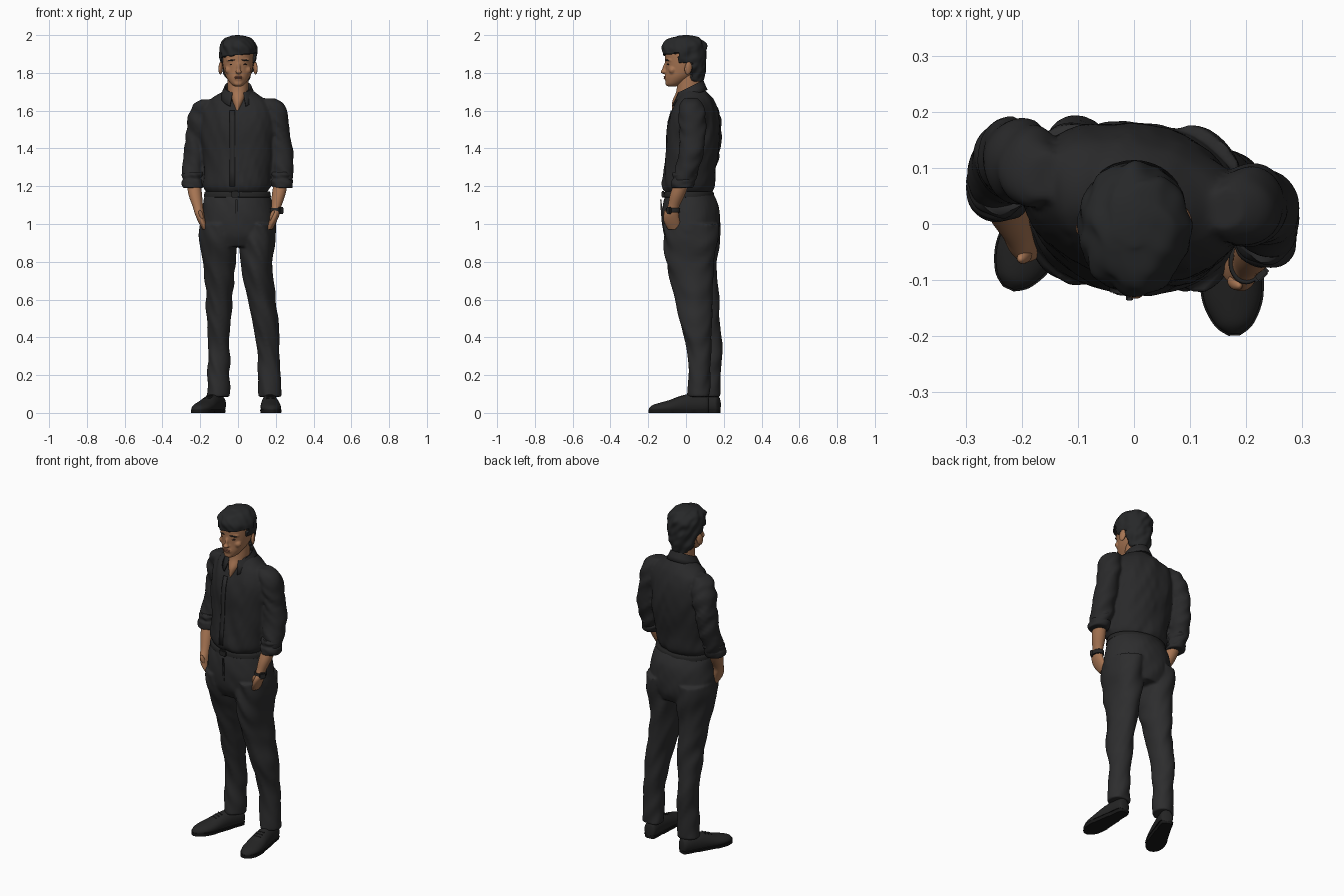
import bpy, bmesh, math
from mathutils import Vector, Matrix, noise

if "Cube" in bpy.data.objects:
    bpy.data.objects.remove(bpy.data.objects["Cube"])


def material(name, r, g, b):
    m = bpy.data.materials.new(name)
    m.use_nodes = True
    m.diffuse_color = (r, g, b, 1)
    m.node_tree.nodes["Principled BSDF"].inputs["Base Color"].default_value = (r, g, b, 1)
    return m


SHIRT = material("charcoal shirt", .022, .022, .023)
TROUSER = material("dark trousers", .026, .026, .027)
HAIR = material("black hair", .02, .021, .022)
LEATHER = material("black leather", .018, .018, .018)
SOLE = material("sole black", .009, .009, .009)
SKIN = material("skin", .38, .175, .085)
LIPS = material("lips", .29, .11, .065)
EYE = material("dark eye", .04, .02, .015)


def finish(name, bm, mat, voxel=0, smooth=4, angle=60):
    """Turn a bmesh into a smooth object, optionally fused by a voxel remesh."""
    bmesh.ops.recalc_face_normals(bm, faces=bm.faces)
    me = bpy.data.meshes.new(name)
    bm.to_mesh(me)
    bm.free()
    me.materials.append(mat)
    ob = bpy.data.objects.new(name, me)
    bpy.context.collection.objects.link(ob)
    if voxel:
        r = ob.modifiers.new("fuse", "REMESH")
        r.mode, r.voxel_size, r.use_smooth_shade = "VOXEL", voxel, True
        s = ob.modifiers.new("soften", "SMOOTH")
        s.factor, s.iterations = .5, smooth
    else:
        bpy.ops.object.select_all(action="DESELECT")
        ob.select_set(True)
        bpy.context.view_layer.objects.active = ob
        bpy.ops.object.shade_smooth_by_angle(angle=math.radians(angle))
    return ob


def loft(bm, secs, yaw=0, fold=0, freq=(9, 9, 16), n=40, steps=6, shape=None):
    """Skin ellipses (z, x, y, half width, half depth) with a smooth spline."""
    pts = [secs[0]] + list(secs) + [secs[-1]]
    path = []
    for a, b, c, d in zip(pts, pts[1:], pts[2:], pts[3:]):
        for k in range(steps):
            t = k / steps
            path.append([q + .5 * t * (r - p + t * (2*p - 5*q + 4*r - s + t * (3*(q - r) + s - p)))
                         for p, q, r, s in zip(a, b, c, d)])
    path.append(secs[-1])
    cy, sy = math.cos(math.radians(yaw)), math.sin(math.radians(yaw))
    rings = []
    for z, x, y, rx, ry in path:
        ring = []
        for i in range(n):
            a = math.tau * i / n
            u, v = rx * math.cos(a), ry * math.sin(a)
            d = Vector((u * cy - v * sy, u * sy + v * cy, 0))
            p = Vector((x, y, z)) + d
            if fold:
                w = noise.noise(Vector([f * q for f, q in zip(freq, p)]) + Vector((0, 0, p.x * 20)))
                p += d.normalized() * fold * w
            ring.append(bm.verts.new(shape(p) if shape else p))
        rings.append(ring)
    for lo, hi in zip(rings, rings[1:]):
        for i in range(n):
            bm.faces.new((lo[i], lo[(i + 1) % n], hi[(i + 1) % n], hi[i]))
    bm.faces.new(rings[0][::-1])
    bm.faces.new(rings[-1])


def part(name, mat, secs, voxel=0, **kw):
    bm = bmesh.new()
    loft(bm, secs, **kw)
    return finish(name, bm, mat, voxel)


def ball(name, mat, loc, size, rot=(0, 0, 0), bm=None):
    own = bm is None
    bm = bm or bmesh.new()
    m = Matrix.LocRotScale(Vector(loc), Matrix.Rotation(rot[2], 3, "Z") @ Matrix.Rotation(rot[1], 3, "Y")
                           @ Matrix.Rotation(rot[0], 3, "X"), Vector(size))
    bmesh.ops.create_uvsphere(bm, u_segments=20, v_segments=12, radius=1, matrix=m)
    if own:
        finish(name, bm, mat)


def box(name, mat, loc, size, rot=(0, 0, 0)):
    bm = bmesh.new()
    bmesh.ops.create_cube(bm, size=1)
    bmesh.ops.bevel(bm, geom=bm.edges[:], offset=.15, segments=2, affect="EDGES")
    ob = finish(name, bm, mat, angle=40)
    ob.location, ob.scale, ob.rotation_euler = loc, size, rot


# Shirt: torso and both sleeves fused
torso = [(1.165, -.005, .012, .16, .118), (1.2, -.005, .012, .178, .136), (1.28, 0, .02, .18, .138),
         (1.4, 0, .035, .192, .14), (1.5, 0, .04, .2, .14), (1.58, 0, .045, .2, .125),
         (1.64, 0, .048, .175, .102), (1.675, 0, .045, .125, .085), (1.71, 0, .035, .075, .065)]
left_sleeve = [(1.665, .165, .03, .03, .04), (1.63, .19, .03, .055, .062), (1.55, .204, .034, .064, .074),
               (1.42, .222, .03, .06, .067), (1.3, .236, .01, .057, .064), (1.2, .233, -.02, .05, .056)]
right_sleeve = [(1.66, -.165, .085, .03, .04), (1.63, -.182, .095, .055, .062), (1.55, -.202, .112, .064, .074),
                (1.42, -.224, .118, .06, .067), (1.3, -.238, .1, .055, .064), (1.2, -.238, .062, .05, .056)]
bm = bmesh.new()
loft(bm, torso, yaw=-12, fold=.012, freq=(12, 7, 9))
for sleeve in (left_sleeve, right_sleeve):
    loft(bm, sleeve, fold=.013, freq=(9, 9, 22))
finish("shirt", bm, SHIRT, .008, 3)

# Rolled cuffs
for side, x, y in (("left", .234, -.016), ("right", -.238, .068)):
    rolls = [(1.19, x, y - .006, .038, .042), (1.195, x, y - .006, .053, .058), (1.225, x, y, .058, .063),
             (1.24, x, y + .004, .053, .058), (1.26, x, y + .008, .058, .066), (1.275, x, y + .01, .052, .06)]
    part(side + "_rolled_cuff", SHIRT, rolls, fold=.008, freq=(20, 20, 30))

# Collar: standing band folded over, with two points at the front
bm = bmesh.new()
rows = []
for i in range(41):
    a = math.radians(-66 + 312 * i / 40)
    back = (math.sin(a) + 1) / 2
    tip = max(0, 1 - min(i, 40 - i) / 7)
    top = 1.69 + .068 * back
    row = []
    for r, z in ((.066, top - .045), (.066, top), (.07, top + .003), (.082, top - .025),
                 (.092 + .012 * tip, top - .048 - .02 * tip)):
        row.append(bm.verts.new((r * math.cos(a) * 1.02, .022 + r * math.sin(a), z)))
    rows.append(row)
for p, q in zip(rows, rows[1:]):
    for j in range(4):
        bm.faces.new((p[j], q[j], q[j + 1], p[j + 1]))
ob = finish("collar", bm, SHIRT)
ob.modifiers.new("cloth", "SOLIDIFY").thickness = .006

# Button placket down the chest
bm = bmesh.new()
strip = []
for y, z in ((-.076, 1.6), (-.093, 1.54), (-.101, 1.46), (-.102, 1.38), (-.112, 1.28), (-.122, 1.2)):
    strip.append([bm.verts.new((-.03 + dx, y - .002 - dx * .2, z)) for dx in (-.014, .014)])
for p, q in zip(strip, strip[1:]):
    bm.faces.new((p[0], p[1], q[1], q[0]))
ob = finish("button_placket", bm, SHIRT)
ob.modifiers.new("cloth", "SOLIDIFY").thickness = .005

# Trousers: hips and legs fused
hips = [(1.17, -.003, .015, .168, .122), (1.1, -.002, .025, .186, .147), (1.02, 0, .028, .2, .154),
        (.94, 0, .032, .198, .147), (.88, 0, .035, .17, .12)]
left_leg = [(1.0, .1, .025, .1, .145), (.9, .102, .025, .098, .14), (.75, .1, .025, .082, .12),
            (.62, .118, .04, .077, .1), (.5, .14, .052, .072, .085), (.35, .155, .065, .063, .066),
            (.2, .164, .07, .059, .06), (.085, .167, .07, .06, .058)]
right_leg = [(1.0, -.1, .035, .1, .145), (.9, -.104, .04, .097, .135), (.75, -.1, .06, .083, .105),
             (.62, -.1, .085, .071, .086), (.5, -.1, .105, .064, .078), (.35, -.1, .122, .06, .066),
             (.2, -.103, .125, .057, .06), (.085, -.104, .123, .058, .061)]
bm = bmesh.new()
loft(bm, hips, yaw=-5, fold=.005)
for leg in (left_leg, right_leg):
    loft(bm, leg, fold=.013, freq=(9, 9, 11))
finish("trousers", bm, TROUSER, .008, 3)

# Belt, buckle and fly
part("belt", LEATHER, [(z, -.003, .016, .17 + e, .125 + e) for z, e in
                       ((1.142, 0), (1.143, .008), (1.17, .004), (1.171, -.004))], yaw=-6, steps=2)
box("buckle", LEATHER, (-.015, -.122, 1.157), (.045, .012, .034), (0, 0, -.1))
box("fly_seam", TROUSER, (-.008, -.128, 1.06), (.012, .009, .14), (.08, 0, 0))

# Forearms with hands sinking into the pockets
left_arm = [(1.25, .232, -.01, .036, .04), (1.16, .216, -.043, .036, .04), (1.09, .202, -.067, .026, .031),
            (1.05, .196, -.078, .024, .04), (1.01, .183, -.074, .02, .042), (.97, .165, -.06, .016, .034)]
right_arm = [(1.25, -.237, .075, .036, .04), (1.16, -.227, .032, .036, .04), (1.09, -.212, -.005, .027, .032),
             (1.05, -.203, -.022, .024, .04), (1.01, -.19, -.028, .02, .04), (.97, -.17, -.025, .016, .034)]
part("left_forearm", SKIN, left_arm)
part("right_forearm", SKIN, right_arm)
ball("left_thumb", SKIN, (.18, -.105, 1.045), (.011, .012, .03), (.2, .3, 0))
ball("right_thumb", SKIN, (-.195, -.058, 1.045), (.011, .012, .03), (.2, -.3, 0))

# Watch on the left wrist
part("watch_strap", LEATHER, [(z, .2, -.069, .027 + e, .034 + e) for z, e in
                              ((1.06, 0), (1.062, .004), (1.082, .004), (1.084, 0))], steps=2)
box("watch_case", LEATHER, (.226, -.09, 1.072), (.03, .016, .036), (0, 0, .75))

# Shoes: upper and sole lofted heel to toe, then turned outward
last = [(0, 0, .04, .018, .03), (.015, 0, .045, .036, .048), (.09, 0, .045, .043, .056), (.15, 0, .04, .049, .05),
        (.21, 0, .03, .054, .038), (.26, 0, .025, .05, .029), (.3, 0, .02, .032, .021), (.318, 0, .016, .01, .008)]
for side, x, y, turn in (("left", .163, .122, .05), ("right", -.09, .176, -.43)):
    place = Matrix.Translation((x, y, 0)) @ Matrix.Rotation(turn, 4, "Z")

    def upper(p):
        return place @ Vector((p.x, -p.z, max(p.y, .012)))

    def sole(p):
        return place @ Vector((p.x * 1.06, -p.z * 1.01, 0 if p.y < .02 else .018))

    part(side + "_shoe", LEATHER, last, shape=upper)
    part(side + "_sole", SOLE, last, shape=sole)
    for k in range(3):
        box(side + "_lace", LEATHER, place @ Vector((0, -.145 - .018 * k, .09 - .007 * k)),
            (.04, .006, .006), (0, 0, turn))

# Neck, reaching down into the open collar
part("neck", SKIN, [(1.6, -.004, -.05, .008, .024), (1.65, 0, -.02, .032, .052), (1.7, 0, .01, .053, .062),
                    (1.75, 0, .015, .056, .062), (1.8, 0, .015, .056, .06)])

# Head with nose, brow, chin and cheeks fused
skull = [(1.728, 0, -.074, .018, .022), (1.742, 0, -.063, .038, .044), (1.775, 0, -.036, .061, .074),
         (1.81, 0, -.014, .074, .094), (1.86, 0, -.004, .083, .106), (1.91, 0, -.004, .084, .106),
         (1.95, 0, -.004, .072, .09), (1.98, 0, 0, .04, .05)]
bm = bmesh.new()
loft(bm, skull)
ball("", None, (.003, -.112, 1.825), (.009, .013, .033), (-.25, 0, 0), bm)
ball("", None, (.003, -.119, 1.806), (.017, .016, .011), bm=bm)
ball("", None, (.002, -.101, 1.774), (.026, .014, .018), bm=bm)
ball("", None, (0, -.096, 1.744), (.024, .014, .014), bm=bm)
for s in (-1, 1):
    ball("", None, (s * .034, -.087, 1.868), (.03, .016, .009), (0, 0, s * .35), bm)
    ball("", None, (s * .045, -.072, 1.815), (.026, .02, .022), bm=bm)
finish("head", bm, SKIN, .005, 3)

# Ears, eyes, brows and mouth
for s, side in ((1, "left"), (-1, "right")):
    ball(side + "_ear", SKIN, (s * .092, .006 + s * .006, 1.825), (.01, .02, .034), (-.15, 0, s * .35))
    ball(side + "_eye", EYE, (s * .033 + .002, -.095, 1.845), (.014, .006, .0045), (0, 0, s * .35))
    ball(side + "_eyebrow", HAIR, (s * .036 + .002, -.1, 1.867), (.021, .005, .004), (0, s * .1, s * .4))
for z, w in ((1.779, .023), (1.771, .019)):
    ball("lip", LIPS, (.002, -.111, z), (w, .007, .0045))


# Hair: a cap tucked inside the head below the hairline
def hairline(p):
    edge = 1.892 + .1 * p.x
    limit = -.045 if p.z > 1.85 else .028
    if p.z < edge and p.y < limit:
        return Vector((p.x * .72, p.y * .72, p.z))
    return p


part("hair", HAIR, [(1.755, 0, .05, .05, .038), (1.79, 0, .025, .076, .07), (1.84, 0, .002, .09, .104),
                    (1.89, 0, -.005, .098, .115), (1.945, 0, -.008, .096, .114), (1.98, 0, -.005, .072, .086),
                    (1.995, 0, -.002, .038, .045), (2, 0, 0, .008, .01)],
     fold=.012, freq=(24, 24, 24), n=72, steps=10, shape=hairline)
